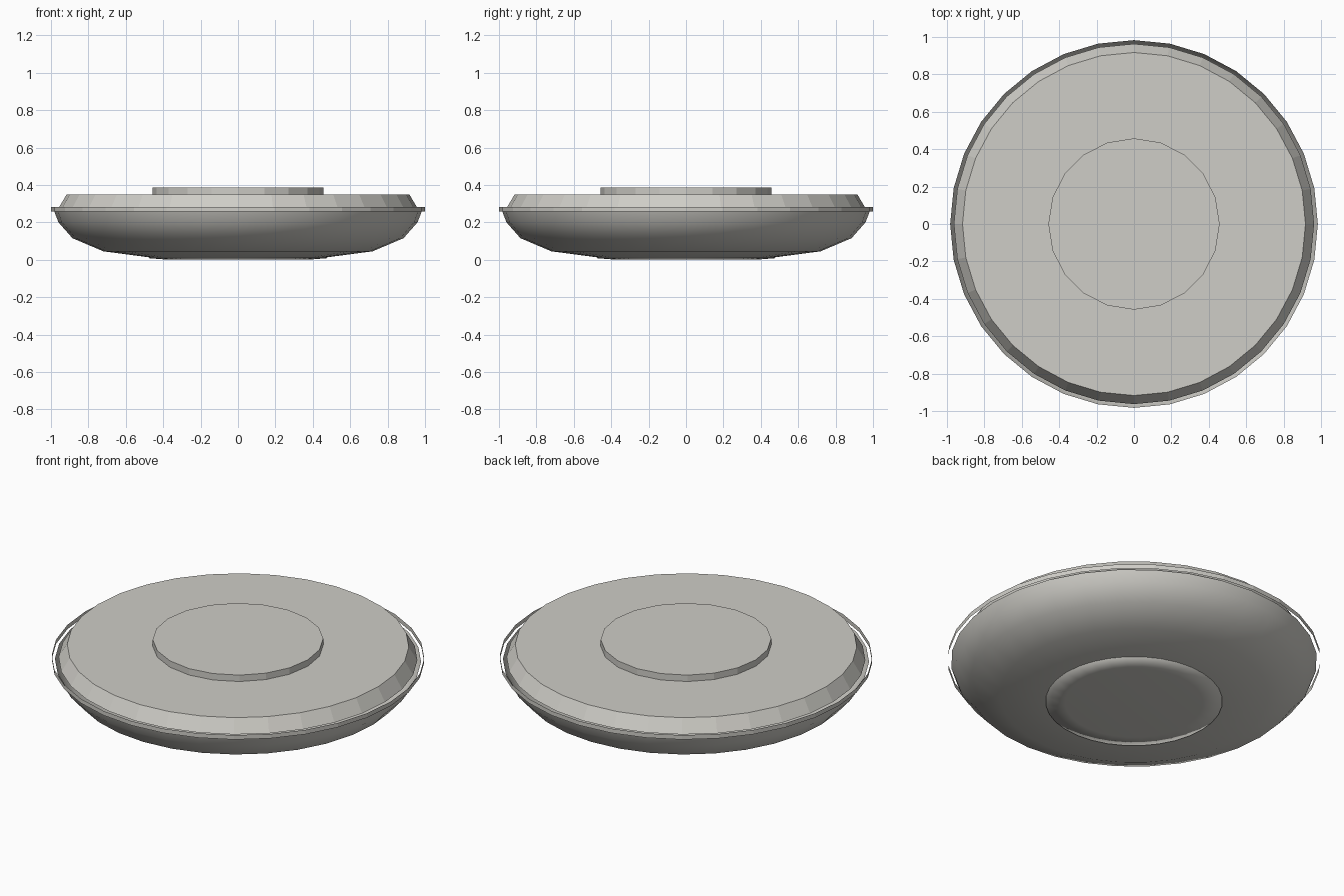
import bpy, bmesh, math

if "Cube" in bpy.data.objects:
    bpy.data.objects.remove(bpy.data.objects["Cube"])

grey = bpy.data.materials.new("warm_grey")
grey.diffuse_color = (0.62, 0.61, 0.57, 1)
grey.use_nodes = True
grey.node_tree.nodes["Principled BSDF"].inputs["Base Color"].default_value = grey.diffuse_color


def lathe(name, profile, sides, smooth=False):
    """Spin a (radius, z) profile round z; radius 0 makes a pole."""
    bm = bmesh.new()
    rings = []
    for r, z in profile:
        if r == 0:
            rings.append([bm.verts.new((0, 0, z))] * sides)
        else:
            rings.append([bm.verts.new((r * math.cos(2 * math.pi * i / sides),
                                        r * math.sin(2 * math.pi * i / sides), z))
                          for i in range(sides)])
    for a, b in zip(rings, rings[1:]):
        for i in range(sides):
            j = (i + 1) % sides
            loop = list(dict.fromkeys((a[i], a[j], b[j], b[i])))
            f = bm.faces.new(loop)
            f.smooth = smooth
    me = bpy.data.meshes.new(name)
    bm.to_mesh(me)
    bm.free()
    me.materials.append(grey)
    ob = bpy.data.objects.new(name, me)
    bpy.context.collection.objects.link(ob)
    return ob


# Rounded open bowl underneath
lathe("bowl", [(0, 0.004), (0.47, 0.012), (0.72, 0.045), (0.885, 0.115),
               (0.96, 0.20), (0.983, 0.26)], 32, smooth=True)
# Flat foot under the bowl
lathe("foot", [(0, 0), (0.37, 0.0), (0.475, 0.008), (0.475, 0.012)], 32, smooth=True)
# Thin open band round the rim
lathe("rim_band", [(1.0, 0.257), (1.0, 0.283)], 32)
# Bevelled lid and raised centre disc
lathe("lid", [(0, 0.27), (0.963, 0.27), (0.917, 0.348), (0, 0.348)], 32)
lathe("centre_disc", [(0, 0.34), (0.458, 0.34), (0.458, 0.386), (0, 0.386)], 20)
